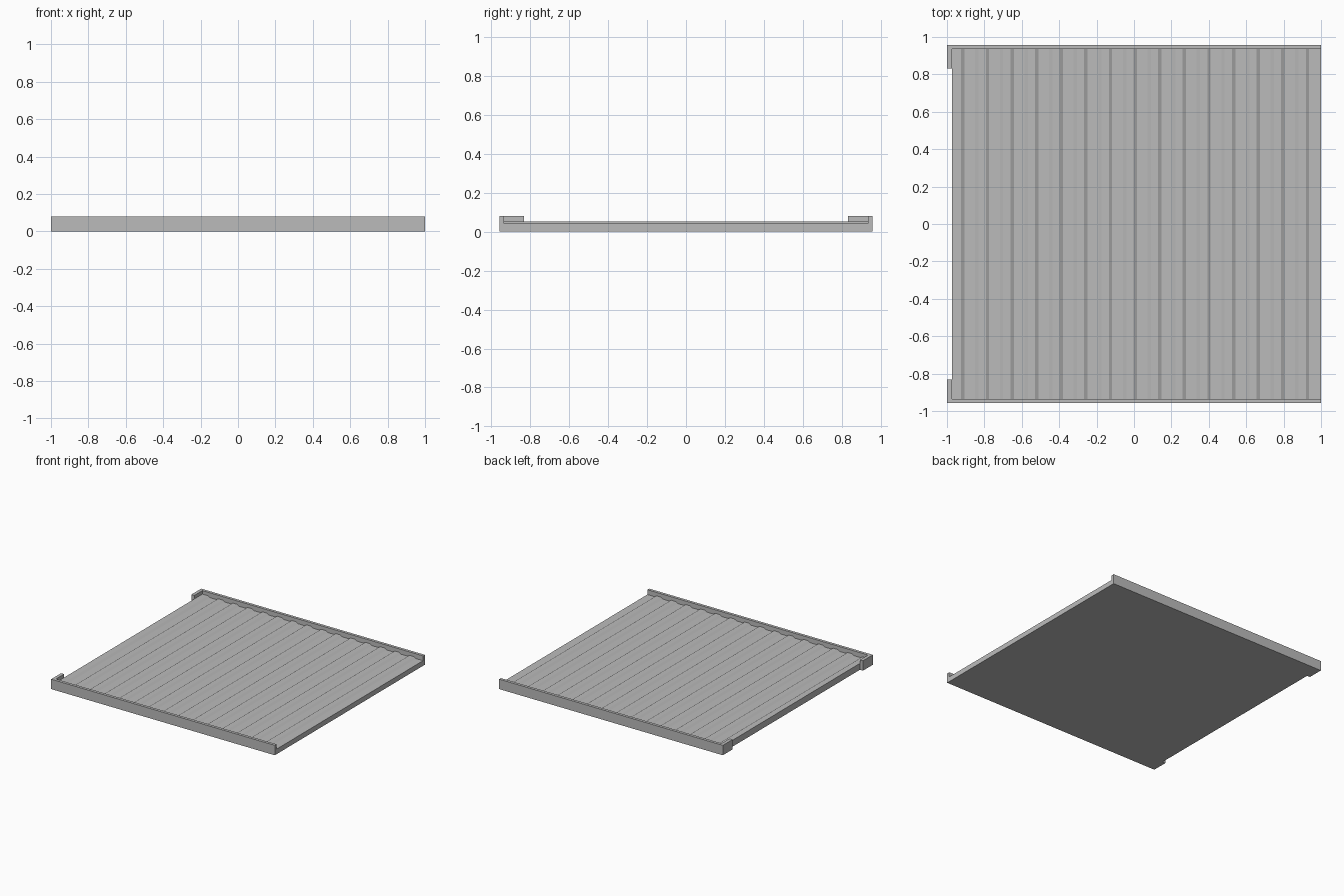
import bpy
import bmesh
from mathutils import Vector

cube = bpy.data.objects.get("Cube")
if cube:
    bpy.data.objects.remove(cube, do_unlink=True)

grey = bpy.data.materials.new("plain_grey")
grey.use_nodes = True
GREY = (0.5, 0.5, 0.5, 1)
grey.diffuse_color = GREY
grey.node_tree.nodes["Principled BSDF"].inputs["Base Color"].default_value = GREY


def prism(name, points, direction):
    """Extrude a closed outline into a solid."""
    bm = bmesh.new()
    face = bm.faces.new([bm.verts.new(p) for p in points])
    result = bmesh.ops.extrude_face_region(bm, geom=[face], use_keep_orig=True)
    moved = [v for v in result["geom"] if isinstance(v, bmesh.types.BMVert)]
    bmesh.ops.translate(bm, verts=moved, vec=Vector(direction))
    bmesh.ops.recalc_face_normals(bm, faces=bm.faces)
    mesh = bpy.data.meshes.new(name)
    bm.to_mesh(mesh)
    bm.free()
    mesh.materials.append(grey)
    obj = bpy.data.objects.new(name, mesh)
    bpy.context.collection.objects.link(obj)
    return obj


HEIGHT = 0.08
OUTER_Y, INNER_Y, TAB_Y = 0.958, 0.935, 0.832
LEFT, RIGHT, TAB_X = -0.973, 1.0, -1.0
RIDGE, VALLEY = 0.052, 0.041
PITCH, FIRST_DROP, VALLEY_WIDTH, SLOPE = 0.1316, -0.915, 0.075, 0.009

# Corrugated floor: trapezoid ridges running front to back
profile = [(LEFT, 0), (LEFT, RIDGE)]
for i in range(15):
    drop = FIRST_DROP + i * PITCH
    profile += [(drop - SLOPE, RIDGE), (drop + SLOPE, VALLEY)]
    if i < 14:
        rise = drop + VALLEY_WIDTH
        profile += [(rise - SLOPE, VALLEY), (rise + SLOPE, RIDGE)]
profile += [(RIGHT, VALLEY), (RIGHT, 0)]
prism("corrugated_floor", [(x, -INNER_Y, z) for x, z in profile], (0, 2 * INNER_Y, 0))

# Front and back walls, each with a short return tab at one end
outline = [(RIGHT, OUTER_Y), (TAB_X, OUTER_Y), (TAB_X, TAB_Y),
           (LEFT, TAB_Y), (LEFT, INNER_Y), (RIGHT, INNER_Y)]
for name, side in (("front_wall", -1), ("back_wall", 1)):
    prism(name, [(x, side * y, 0) for x, y in outline], (0, 0, HEIGHT))
